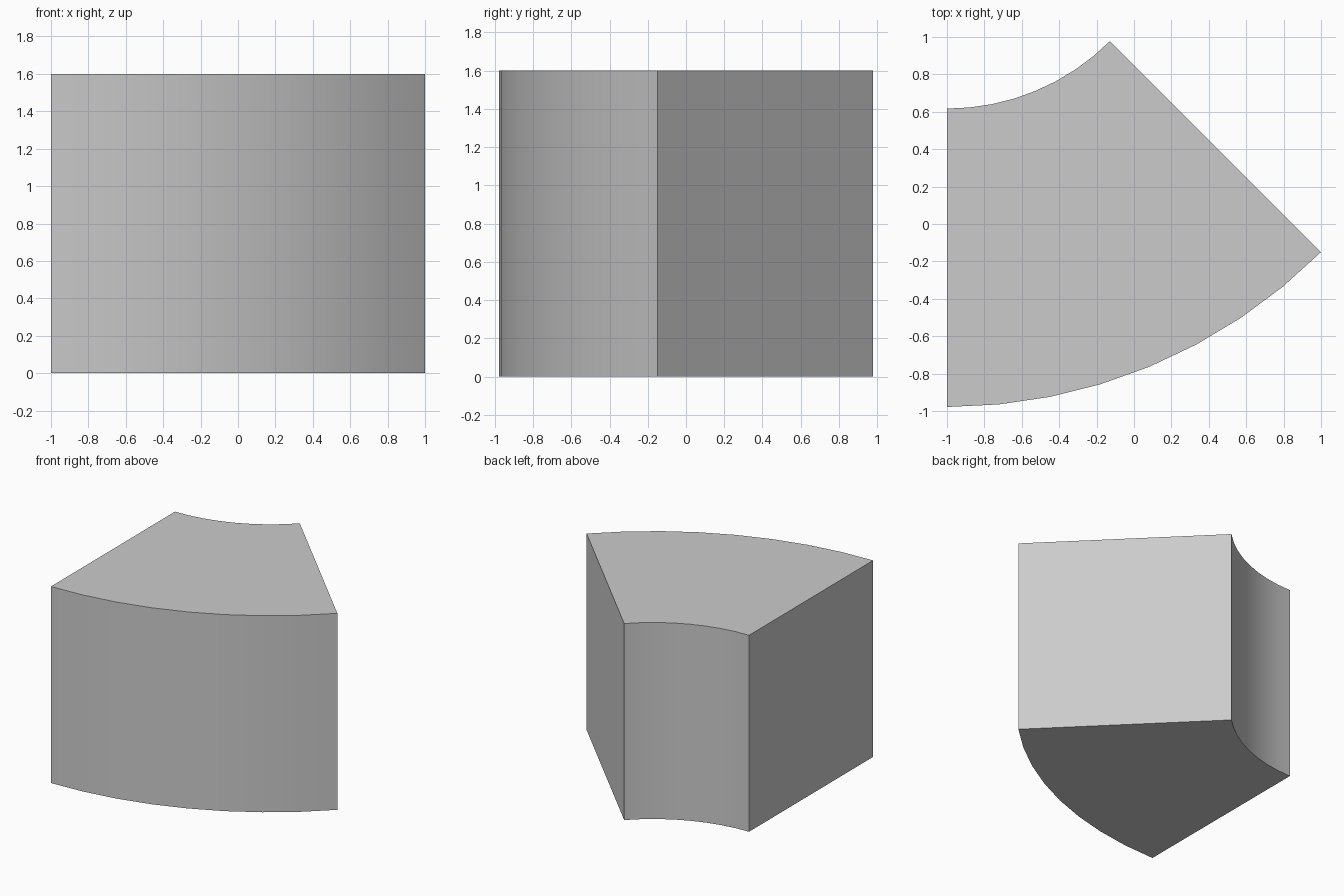
import bpy, bmesh
from math import sin, cos, radians

if "Cube" in bpy.data.objects:
    bpy.data.objects.remove(bpy.data.objects["Cube"])

CX, CY = -1.0, 1.85            # shared arc centre
R_IN, R_OUT = 1.233, 2.8284    # inner and outer radius
HEIGHT, SWEEP, STEPS = 1.6, radians(45), 8


def arc(bm, r):
    angles = [SWEEP * i / STEPS for i in range(STEPS + 1)]
    return [bm.verts.new((CX + r * sin(a), CY - r * cos(a), 0)) for a in angles]


# Ring sector profile, extruded upward
bm = bmesh.new()
base = bm.faces.new(arc(bm, R_OUT) + arc(bm, R_IN)[::-1])
ext = bmesh.ops.extrude_face_region(bm, geom=[base], use_keep_orig=True)
top = [v for v in ext["geom"] if isinstance(v, bmesh.types.BMVert)]
bmesh.ops.translate(bm, verts=top, vec=(0, 0, HEIGHT))
bmesh.ops.recalc_face_normals(bm, faces=bm.faces)
mesh = bpy.data.meshes.new("curved_block")
bm.to_mesh(mesh)
bm.free()

block = bpy.data.objects.new("curved_block", mesh)
bpy.context.collection.objects.link(block)

# Smooth curved walls, sharp corners
bpy.context.view_layer.objects.active = block
block.select_set(True)
bpy.ops.object.shade_smooth_by_angle(angle=radians(30))
